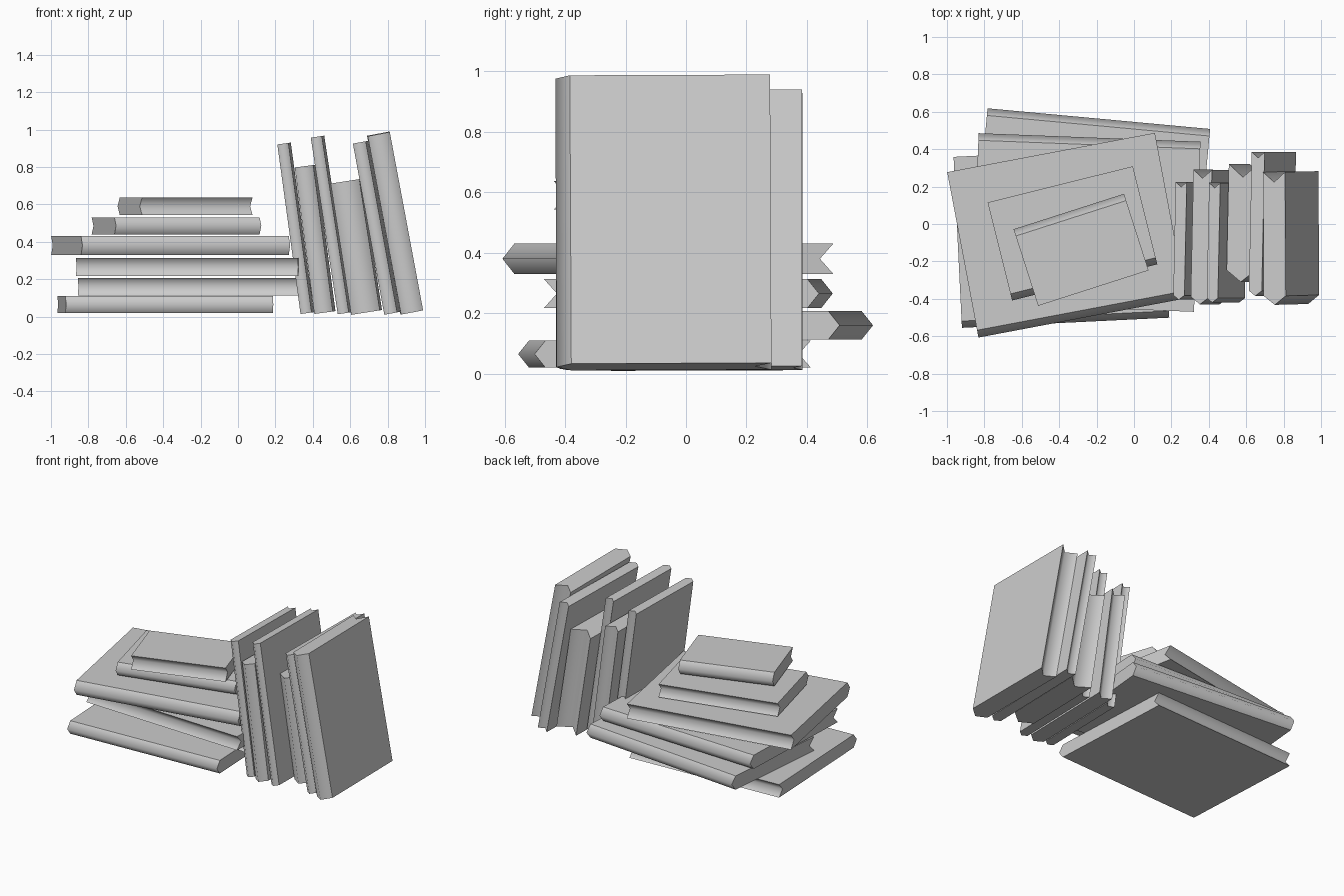
import bpy, bmesh
from math import radians
from mathutils import Euler

cube = bpy.data.objects.get("Cube")
if cube:
    bpy.data.objects.remove(cube, do_unlink=True)

# Single plain grey for every book
grey = bpy.data.materials.new("plain_grey")
grey.use_nodes = True
colour = (0.6, 0.6, 0.6, 1.0)
grey.diffuse_color = colour
grey.node_tree.nodes["Principled BSDF"].inputs["Base Color"].default_value = colour


def book(name, centre, length, depth, thick, rotation):
    """Book along local X: pointed spine toward -Y, hollowed page edge toward +Y."""
    d, t = depth / 2, thick / 2
    profile = [(-d, 0), (-d + 0.4 * thick, -t), (d, -t),
               (d - 0.45 * thick, 0), (d, t), (-d + 0.4 * thick, t)]
    bm = bmesh.new()
    ends = [[bm.verts.new((s * length / 2, y, z)) for y, z in profile] for s in (-1, 1)]
    left, right = ends
    bm.faces.new(left)
    bm.faces.new(right)
    n = len(profile)
    for i in range(n):
        j = (i + 1) % n
        bm.faces.new((left[i], left[j], right[j], right[i]))
    bmesh.ops.recalc_face_normals(bm, faces=bm.faces)
    # Round the shading only across the spine ridge and the page hollow
    soft = [{left[i], right[i]} for i in (0, 3)]
    for e in bm.edges:
        e.smooth = set(e.verts) in soft
    for f in bm.faces:
        f.smooth = True
    mesh = bpy.data.meshes.new(name)
    bm.to_mesh(mesh)
    bm.free()
    mesh.materials.append(grey)
    ob = bpy.data.objects.new(name, mesh)
    ob.location = centre
    ob.rotation_euler = Euler([radians(a) for a in rotation])
    bpy.context.collection.objects.link(ob)
    return ob


# Stacked books, bottom to top: centre, length, depth, thickness, turn
stack = [
    ((-0.388, -0.071, 0.065), 1.11, 0.915, 0.09, 2.8),
    ((-0.225, 0.165, 0.16), 1.195, 0.80, 0.095, 174.7),
    ((-0.255, 0.008, 0.265), 1.187, 0.91, 0.095, 177.8),
    ((-0.36, -0.06, 0.38), 1.13, 0.90, 0.10, 10.7),
    ((-0.329, -0.05, 0.485), 0.80, 0.54, 0.09, 14),
    ((-0.283, -0.138, 0.59), 0.62, 0.43, 0.095, 197.8),
]
for i, (centre, length, depth, thick, turn) in enumerate(stack, 1):
    book(f"stacked_book_{i}", centre, length, depth, thick, (0, 0, turn))

# Leaning books, left to right: centre, height, depth, thickness, lean, turn
leaning = [
    ((0.308, -0.09, 0.472), 0.915, 0.63, 0.06, 7.8, 0),
    ((0.412, -0.07, 0.413), 0.79, 0.72, 0.10, 7.6, 0),
    ((0.497, -0.10, 0.49), 0.955, 0.64, 0.06, 8.7, 0),
    ((0.632, 0.005, 0.373), 0.71, 0.63, 0.155, 8.9, 0),
    ((0.74, 0.0, 0.475), 0.93, 0.77, 0.07, 10.4, 0),
    ((0.84, -0.075, 0.50), 0.97, 0.71, 0.12, 10.6, 1.5),
]
for i, (centre, height, depth, thick, lean, turn) in enumerate(leaning, 1):
    book(f"leaning_book_{i}", centre, height, depth, thick, (-1.2, -90 - lean, turn))
